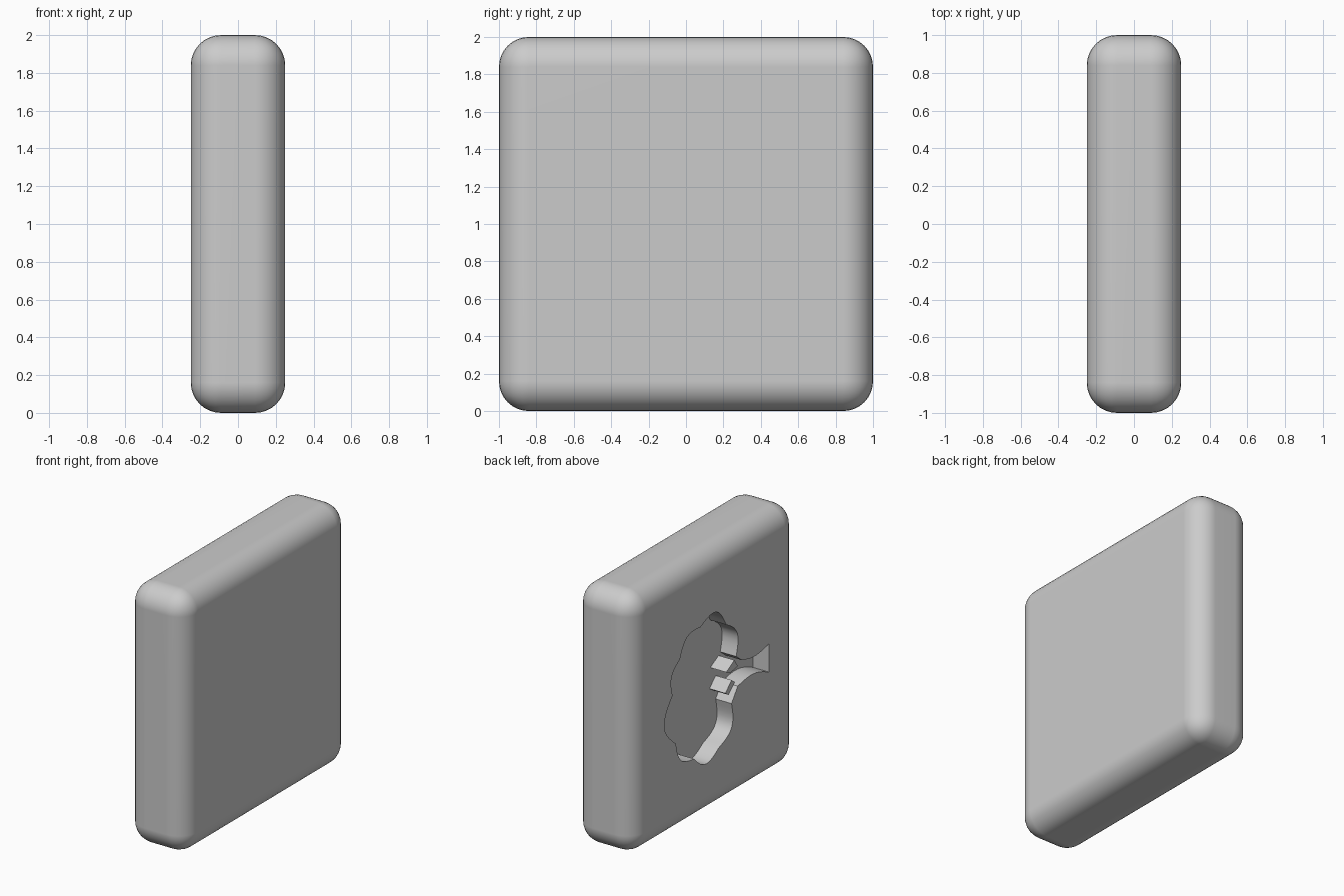
import bpy
import bmesh
import math

if "Cube" in bpy.data.objects:
    bpy.data.objects.remove(bpy.data.objects["Cube"])

grey = bpy.data.materials.new("light grey")
grey.use_nodes = True
colour = (0.6, 0.6, 0.6, 1)
grey.diffuse_color = colour
grey.node_tree.nodes["Principled BSDF"].inputs["Base Color"].default_value = colour

FACE, FLOOR = -0.25, -0.115


def add_object(name, bm):
    bmesh.ops.recalc_face_normals(bm, faces=bm.faces)
    mesh = bpy.data.meshes.new(name)
    bm.to_mesh(mesh)
    bm.free()
    obj = bpy.data.objects.new(name, mesh)
    bpy.context.collection.objects.link(obj)
    mesh.materials.append(grey)
    return obj


def prism(name, outline, x0, x1):
    """Extrude a (y, z) outline along x."""
    bm = bmesh.new()
    face = bm.faces.new([bm.verts.new((x0, y, z)) for y, z in outline])
    new = bmesh.ops.extrude_face_region(bm, geom=[face])["geom"]
    moved = [v for v in new if isinstance(v, bmesh.types.BMVert)]
    bmesh.ops.translate(bm, verts=moved, vec=(x1 - x0, 0, 0))
    return add_object(name, bm)


def arc(p, q, bulge, steps=10):
    """Points from p up to, but not including, q, bowed outwards by bulge."""
    dy, dz = q[0] - p[0], q[1] - p[1]
    length = math.hypot(dy, dz)
    steps = steps if bulge else 1
    points = []
    for i in range(steps):
        t = i / steps
        b = bulge * math.sin(math.pi * t) / length
        points.append((p[0] + dy * t - dz * b, p[1] + dz * t + dy * b))
    return points


# Rounded slab
bm = bmesh.new()
bmesh.ops.create_cube(bm, size=2)
bmesh.ops.scale(bm, vec=(0.25, 1, 1), verts=bm.verts)
bmesh.ops.translate(bm, vec=(0, 0, 1), verts=bm.verts)
bmesh.ops.bevel(bm, geom=bm.edges[:], offset=0.16, segments=8,
                profile=0.5, affect='EDGES')
slab = add_object("rounded_slab", bm)

# Tree outline: crown lobes, then trunk; each entry is a corner and a bulge
corners = [
    ((-0.25, 1.09), 0.08), ((-0.13, 1.38), 0.1), ((0.18, 1.48), 0.07),
    ((0.43, 1.33), 0.06), ((0.52, 1.085), 0.12), ((0.48, 0.7), 0.07),
    ((0.26, 0.5), 0.08), ((-0.04, 0.47), 0.09), ((-0.195, 0.75), 0),
    ((-0.27, 0.855), -0.04), ((-0.646, 0.82), 0), ((-0.646, 1.036), -0.03),
    ((-0.32, 1.036), 0),
]
outline = []
for i, (p, bulge) in enumerate(corners):
    outline += arc(p, corners[(i + 1) % len(corners)][0], bulge)
cutter = prism("tree_cutter", outline, FACE - 0.2, FLOOR)
cutter.hide_render = True

# Sink the tree into the slab
cut = slab.modifiers.new("tree recess", 'BOOLEAN')
cut.object = cutter
cut.operation = 'DIFFERENCE'
cut.solver = 'EXACT'
bpy.ops.object.select_all(action='DESELECT')
slab.select_set(True)
bpy.context.view_layer.objects.active = slab
bpy.ops.object.modifier_apply(modifier=cut.name)
bpy.data.objects.remove(cutter)

# Smooth the rounded edges and keep the flats even
bpy.ops.object.shade_smooth_by_angle(angle=math.radians(30))
weighted = slab.modifiers.new("even shading", 'WEIGHTED_NORMAL')
weighted.keep_sharp = True

# Gaps between the branches, left standing inside the recess
prism("upper_branch_gap",
      [(-0.23, 1.07), (-0.13, 1.015), (-0.18, 0.99), (-0.27, 1.01)],
      FACE, FLOOR + 0.02)
prism("lower_branch_gap",
      [(-0.195, 0.93), (-0.12, 0.857), (-0.16, 0.83), (-0.235, 0.9)],
      FACE, FLOOR + 0.02)
